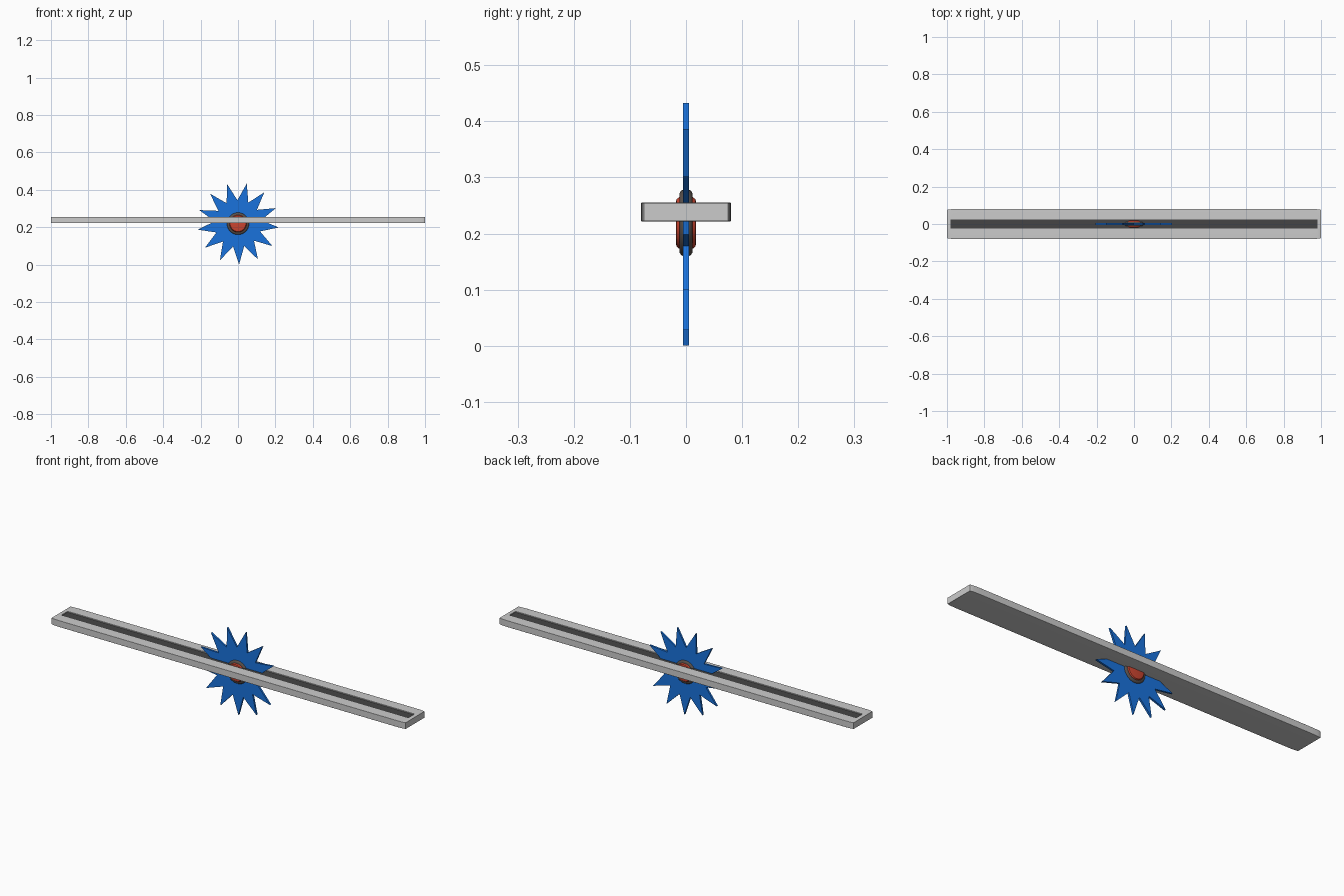
import bpy, bmesh, math

if "Cube" in bpy.data.objects:
    bpy.data.objects.remove(bpy.data.objects["Cube"])

CZ = 0.219

def mat(name, rgb):
    m = bpy.data.materials.new(name)
    m.diffuse_color = (*rgb, 1)
    m.use_nodes = True
    m.node_tree.nodes["Principled BSDF"].inputs["Base Color"].default_value = m.diffuse_color
    return m

def make(name, verts, faces, material=None):
    me = bpy.data.meshes.new(name)
    me.from_pydata(verts, [], faces)
    bm = bmesh.new()
    bm.from_mesh(me)
    bmesh.ops.recalc_face_normals(bm, faces=bm.faces)
    bm.to_mesh(me)
    bm.free()
    ob = bpy.data.objects.new(name, me)
    bpy.context.collection.objects.link(ob)
    if material:
        me.materials.append(material)
    return ob

def smooth(ob, angle=40):
    bpy.ops.object.select_all(action='DESELECT')
    bpy.context.view_layer.objects.active = ob
    ob.select_set(True)
    bpy.ops.object.shade_smooth_by_angle(angle=math.radians(angle))

def box(name, loc, size, bevel=0, material=None):
    bm = bmesh.new()
    bmesh.ops.create_cube(bm, size=2)
    if bevel:
        bmesh.ops.bevel(bm, geom=bm.edges[:], offset=bevel, segments=4, profile=0.5, affect='EDGES')
    bmesh.ops.scale(bm, vec=[s / 2 for s in size], verts=bm.verts)
    bmesh.ops.translate(bm, vec=loc, verts=bm.verts)
    me = bpy.data.meshes.new(name)
    bm.to_mesh(me)
    bm.free()
    ob = bpy.data.objects.new(name, me)
    bpy.context.collection.objects.link(ob)
    if material:
        me.materials.append(material)
    return ob

def disc(name, profile, material, n=48):
    # profile of (radius, y) revolved about the y axis
    verts = [(r * math.cos(2 * math.pi * i / n), y, CZ + r * math.sin(2 * math.pi * i / n))
             for r, y in profile for i in range(n)]
    k = len(profile)
    faces = [(j * n + i, j * n + (i + 1) % n, (j + 1) * n + (i + 1) % n, (j + 1) * n + i)
             for j in range(k - 1) for i in range(n)]
    faces += [tuple(range(n)), tuple(range((k - 1) * n, k * n))]
    ob = make(name, verts, faces, material)
    smooth(ob)

# long rounded bar with a groove along its top
bar = box("bar", (0, 0, 0.2385), (2, 0.16, 0.034), 0.06)
cutter = box("groove_cutter", (0, 0, 0.2585), (1.96, 0.05, 0.02))
cutter.hide_render = True
cutter.hide_set(True)
mod = bar.modifiers.new("groove", 'BOOLEAN')
mod.operation, mod.object, mod.solver = 'DIFFERENCE', cutter, 'EXACT'
smooth(bar)
box("groove_floor", (0, 0, 0.2485), (1.96, 0.05, 0.004), 0, mat("dark", (0.06, 0.06, 0.06)))

# thirteen pointed blade
N, R, RI, T = 13, 0.219, 0.125, 0.005
pts = []
for i in range(N):
    for r, off in ((R, 0), (RI, 0.5)):
        a = math.radians(-88.5) + (i + off) * 2 * math.pi / N
        pts.append((r * math.cos(a), CZ + r * math.sin(a)))
m = len(pts)
verts = [(x, y, z) for y in (-T, T) for x, z in pts]
faces = [tuple(range(m)), tuple(range(m, 2 * m))]
faces += [(i, (i + 1) % m, m + (i + 1) % m, m + i) for i in range(m)]
make("star_blade", verts, faces, mat("blue", (0.01, 0.17, 0.72)))

# hub collar and cap
disc("hub_collar", [(0.052, -0.012), (0.057, -0.009), (0.059, -0.005), (0.059, 0.005), (0.057, 0.009), (0.052, 0.012)],
     mat("collar", (0.1, 0.08, 0.07)))
disc("hub_cap", [(0.036, -0.018), (0.042, -0.017), (0.046, -0.012), (0.046, 0.012), (0.042, 0.017), (0.036, 0.018)],
     mat("red", (0.6, 0.06, 0.03)))
